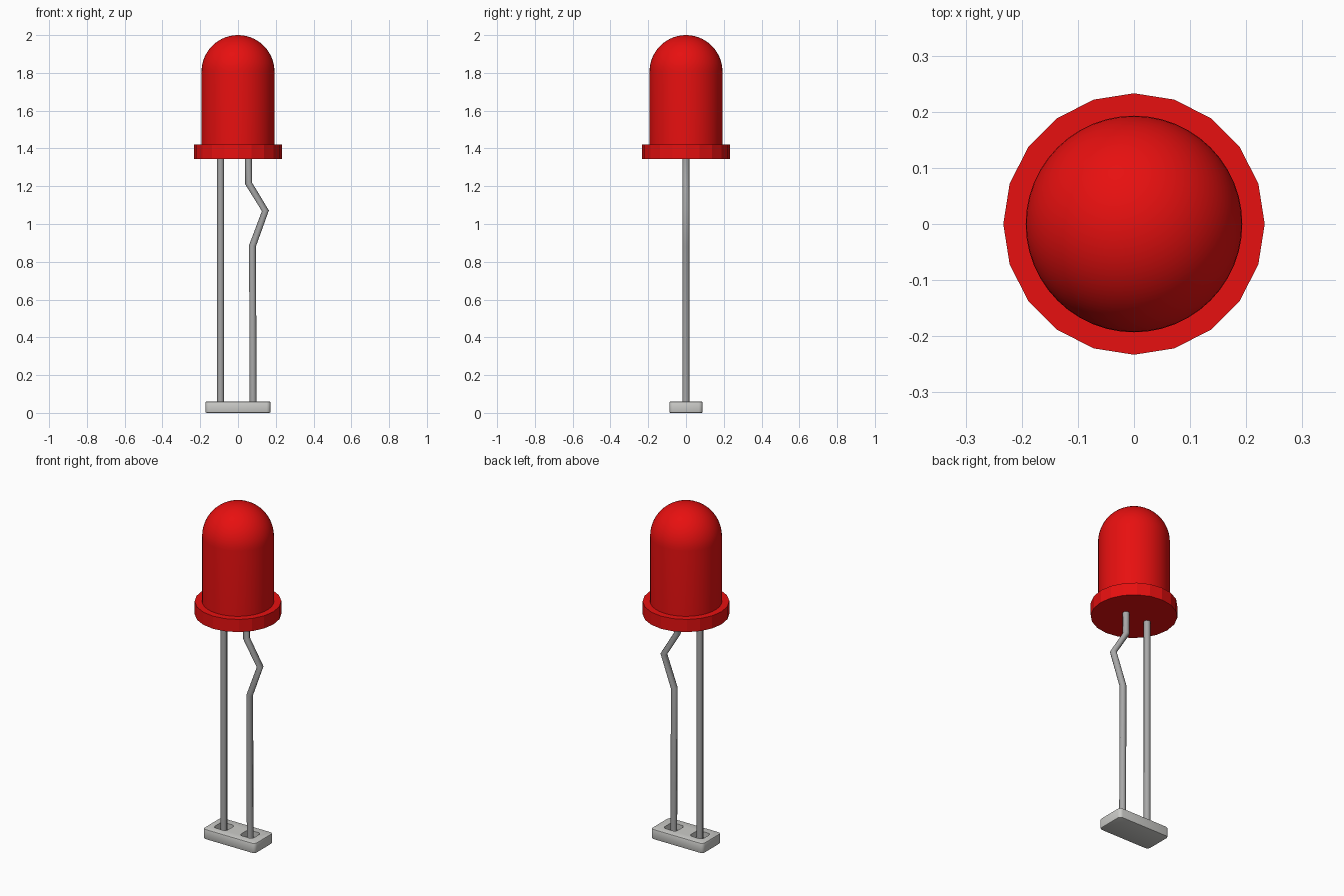
import bpy, bmesh, math
from mathutils import Matrix

cube = bpy.data.objects.get("Cube")
if cube:
    bpy.data.objects.remove(cube)


def material(name, rgb):
    m = bpy.data.materials.new(name)
    m.use_nodes = True
    m.diffuse_color = (*rgb, 1)
    m.node_tree.nodes["Principled BSDF"].inputs["Base Color"].default_value = (*rgb, 1)
    return m


red = material("red", (0.8, 0.005, 0.005))
light_grey = material("light grey", (0.6, 0.6, 0.58))
metal_grey = material("metal grey", (0.39, 0.39, 0.39))


def add(name, bm, mat):
    bmesh.ops.recalc_face_normals(bm, faces=bm.faces)
    mesh = bpy.data.meshes.new(name)
    bm.to_mesh(mesh)
    bm.free()
    mesh.materials.append(mat)
    obj = bpy.data.objects.new(name, mesh)
    bpy.context.collection.objects.link(obj)
    return obj


def activate(obj):
    bpy.ops.object.select_all(action="DESELECT")
    obj.select_set(True)
    bpy.context.view_layer.objects.active = obj


def smooth(obj, degrees):
    activate(obj)
    bpy.ops.object.shade_smooth_by_angle(angle=math.radians(degrees))


def lathe(name, profile, sides, mat):
    """Spin an (r, z) profile around the z axis."""
    bm = bmesh.new()
    verts = [bm.verts.new((r, 0, z)) for r, z in profile]
    edges = [bm.edges.new(pair) for pair in zip(verts, verts[1:])]
    bmesh.ops.spin(bm, geom=verts + edges, axis=(0, 0, 1), cent=(0, 0, 0),
                   angle=math.tau, steps=sides)
    bmesh.ops.remove_doubles(bm, verts=bm.verts, dist=0.0005)
    return add(name, bm, mat)


# Lens: cylinder with a domed top
R, SHOULDER, STEPS = 0.193, 1.807, 14
dome = [(R * math.cos(a), SHOULDER + R * math.sin(a))
        for a in (i * math.pi / 2 / STEPS for i in range(STEPS + 1))]
lens = lathe("lens", [(R, 1.40)] + dome, 48, red)
smooth(lens, 40)

# Faceted collar below the lens
collar = lathe("lens_collar", [(0, 1.345), (0.233, 1.345), (0.233, 1.42), (0, 1.42)], 20, red)
smooth(collar, 10)


# Wire legs swept along paths
def leg(name, points, radius=0.0185):
    curve = bpy.data.curves.new(name, "CURVE")
    curve.dimensions = "3D"
    curve.bevel_depth = radius
    curve.bevel_resolution = 2
    curve.use_fill_caps = True
    spline = curve.splines.new("POLY")
    spline.points.add(len(points) - 1)
    for p, (x, z) in zip(spline.points, points):
        p.co = (x, 0, z, 1)
    curve.materials.append(metal_grey)
    obj = bpy.data.objects.new(name, curve)
    bpy.context.collection.objects.link(obj)
    activate(obj)
    bpy.ops.object.convert(target="MESH")
    smooth(bpy.context.object, 50)


leg("straight_leg", [(-0.092, 0.02), (-0.092, 1.36)])
leg("bent_leg", [(0.08, 0.02), (0.077, 0.885), (0.145, 1.07), (0.056, 1.215), (0.056, 1.36)])


# Foot plate with rounded edges and two sockets
def box(name, size, centre, bevel, mat):
    bm = bmesh.new()
    bmesh.ops.create_cube(bm, size=1, matrix=Matrix.Translation(centre)
                          @ Matrix.Diagonal((*size, 1)))
    upright = [e for e in bm.edges
               if abs(e.verts[0].co.z - e.verts[1].co.z) > 0.01]
    bmesh.ops.bevel(bm, geom=upright, offset=bevel, segments=3, profile=0.5, affect="EDGES")
    return add(name, bm, mat)


foot = box("foot_plate", (0.344, 0.176, 0.06), (0, 0, 0.03), 0.02, light_grey)
activate(foot)
rounding = foot.modifiers.new("edge_rounding", "BEVEL")
rounding.width = 0.006
rounding.segments = 2
rounding.limit_method = "ANGLE"
rounding.angle_limit = math.radians(50)
bpy.ops.object.modifier_apply(modifier=rounding.name)

for x in (-0.092, 0.08):
    cutter = box("socket_cutter", (0.084, 0.084, 0.08), (x, 0, 0.065), 0.018, light_grey)
    cutter.hide_render = True
    activate(foot)
    socket = foot.modifiers.new("socket", "BOOLEAN")
    socket.operation = "DIFFERENCE"
    socket.object = cutter
    bpy.ops.object.modifier_apply(modifier=socket.name)
    bpy.data.objects.remove(cutter)
smooth(foot, 35)
